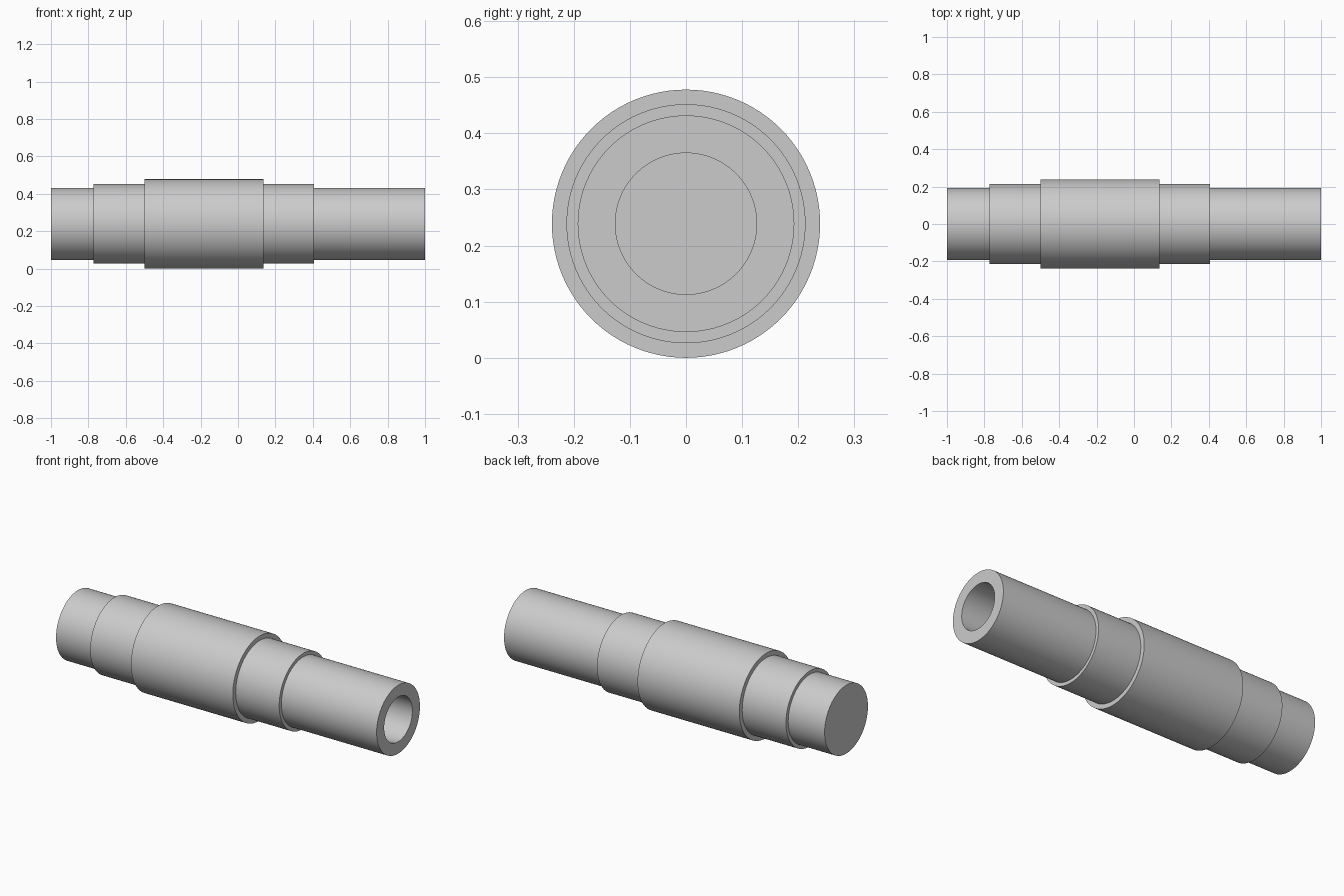
import bpy
import math

cube = bpy.data.objects.get("Cube")
if cube:
    bpy.data.objects.remove(cube, do_unlink=True)

SEGMENTS = 96
AXIS_HEIGHT = 0.239

steel = bpy.data.materials.new("plain_grey_steel")
steel.use_nodes = True
grey = (0.6, 0.6, 0.6, 1)
steel.diffuse_color = grey
steel.node_tree.nodes["Principled BSDF"].inputs["Base Color"].default_value = grey


def lathe(name, profile):
    """Turn an (x, radius) profile around the x axis, closed at both ends."""
    verts, faces = [], []
    for x, r in profile:
        for i in range(SEGMENTS):
            a = math.tau * i / SEGMENTS
            verts.append((x, r * math.cos(a), r * math.sin(a)))
    for k in range(len(profile) - 1):
        a, b = k * SEGMENTS, (k + 1) * SEGMENTS
        for i in range(SEGMENTS):
            j = (i + 1) % SEGMENTS
            faces.append((a + j, b + j, b + i, a + i))
    last = (len(profile) - 1) * SEGMENTS
    faces.append(tuple(reversed(range(SEGMENTS))))
    faces.append(tuple(range(last, last + SEGMENTS)))

    mesh = bpy.data.meshes.new(name)
    mesh.from_pydata(verts, [], faces)
    mesh.materials.append(steel)
    obj = bpy.data.objects.new(name, mesh)
    obj.location.z = AXIS_HEIGHT
    bpy.context.collection.objects.link(obj)
    return obj


# Stepped shaft: solid at one end, blind bore in the other
END, SHOULDER, COLLAR, BORE = 0.193, 0.213, 0.239, 0.126
shaft = lathe("stepped_shaft", [
    (-1, END), (-0.773, END),
    (-0.773, SHOULDER), (-0.5, SHOULDER),
    (-0.5, COLLAR), (0.135, COLLAR),
    (0.135, SHOULDER), (0.406, SHOULDER),
    (0.406, END), (1, END),
    (1, BORE), (0.406, BORE),
])

# Smooth barrels with crisp shoulders
bpy.ops.object.select_all(action="DESELECT")
shaft.select_set(True)
bpy.context.view_layer.objects.active = shaft
bpy.ops.object.shade_smooth_by_angle(angle=math.radians(30))
